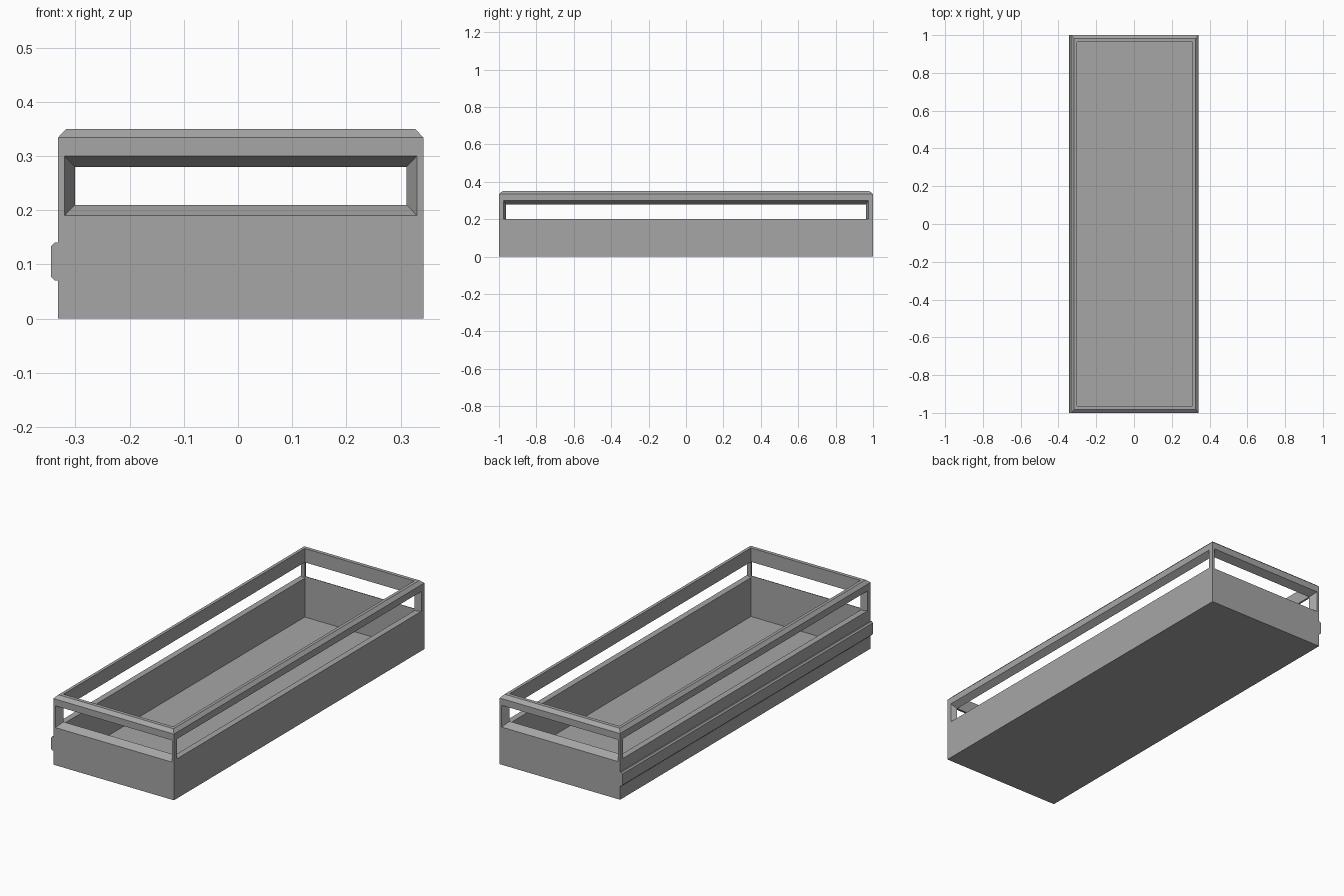
import bpy
import bmesh

cube = bpy.data.objects.get("Cube")
if cube:
    bpy.data.objects.remove(cube, do_unlink=True)

# Outer box, wall thickness and centre of the tray
CX, HX, HY = 0.005, 0.337, 1.0
TX, TY = 0.031, 0.037

grey = bpy.data.materials.new("mid grey")
grey.use_nodes = True
grey.diffuse_color = (0.38, 0.38, 0.38, 1)
grey.node_tree.nodes["Principled BSDF"].inputs["Base Color"].default_value = grey.diffuse_color


def loft(name, start, end):
    """Solid between two matching outlines."""
    bm = bmesh.new()
    a = [bm.verts.new(p) for p in start]
    b = [bm.verts.new(p) for p in end]
    n = len(a)
    bm.faces.new(a)
    bm.faces.new(b[::-1])
    for i in range(n):
        j = (i + 1) % n
        bm.faces.new((a[i], b[i], b[j], a[j]))
    bmesh.ops.recalc_face_normals(bm, faces=bm.faces)
    mesh = bpy.data.meshes.new(name)
    bm.to_mesh(mesh)
    bm.free()
    mesh.materials.append(grey)
    obj = bpy.data.objects.new(name, mesh)
    bpy.context.collection.objects.link(obj)
    return obj


def corner(sx, sy, f, z):
    """Point at a corner, f = 0 on the outside and 1 on the inside of the wall."""
    return (CX + sx * (HX - f * TX), sy * (HY - f * TY), z)


def wall(name, profile, c0, c1):
    """Mitred wall of (depth, height) profile between two corners."""
    loft(name, [corner(*c0, f, z) for f, z in profile],
         [corner(*c1, f, z) for f, z in profile])


sides = {
    "front": ((-1, -1), (1, -1)),
    "back": ((1, 1), (-1, 1)),
    "left": ((1, -1), (1, 1)),
    "right": ((-1, 1), (-1, -1)),
}
end_wall = [(0, 0), (0, 0.19), (1, 0.21), (1, 0)]
side_wall = [(0, 0), (0, 0.2), (1, 0.2), (1, 0)]
rim = [(0, 0.30), (0, 0.334), (0.5, 0.35), (1, 0.35), (1, 0.28)]

# Lower walls and the raised rim
for side, (c0, c1) in sides.items():
    wall(side + "_wall", end_wall if side in ("front", "back") else side_wall, c0, c1)
    wall(side + "_rim", rim, c0, c1)

# Corner posts with tapered window reveals
for sx, sy, name in ((1, -1, "front_left"), (-1, -1, "front_right"),
                     (1, 1, "back_left"), (-1, 1, "back_right")):
    outline = [(0, 0), (0.012, 0), (TX, TY), (0, 0.025)]
    low, high = ([(CX + sx * (HX - dx), sy * (HY - dy), z) for dx, dy in outline]
                 for z in (0.19, 0.30))
    loft(name + "_post", low, high)

# Thin floor
loft("floor", *([corner(sx, sy, 1, z) for sx, sy in ((-1, -1), (1, -1), (1, 1), (-1, 1))]
                for z in (0, 0.004)))

# Chamfered rail along the right side
rail = [(-0.332, 0.07), (-0.338, 0.07), (-0.345, 0.077),
        (-0.345, 0.133), (-0.338, 0.14), (-0.332, 0.14)]
loft("side_rail", *([(x, y, z) for x, z in rail] for y in (-HY, HY)))
